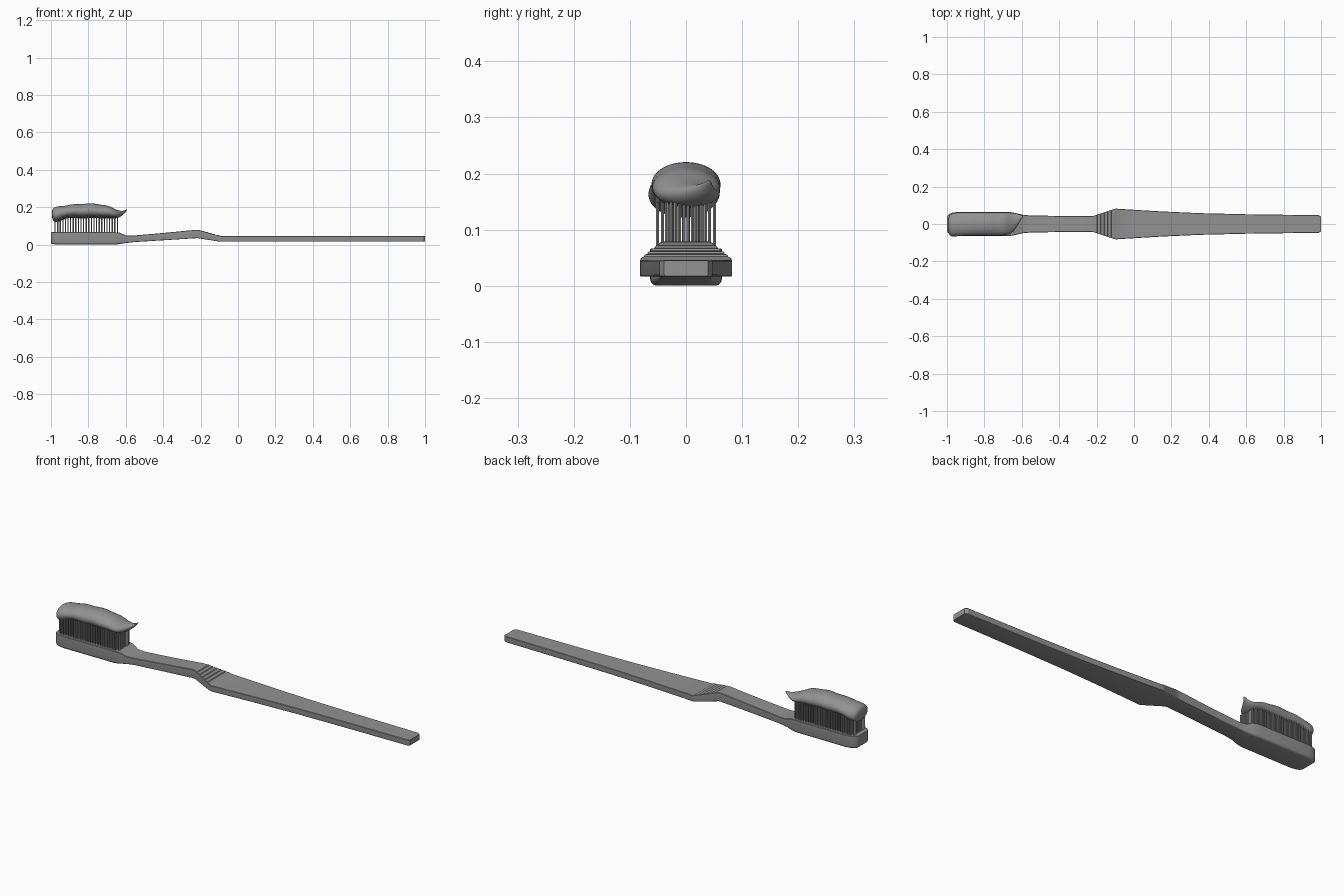
import bpy, bmesh, math

# Dark grey shared by all parts
grey = bpy.data.materials.new("dark_grey")
grey.diffuse_color = (0.29, 0.29, 0.29, 1.0)


def make_object(name, bm, angle=30):
    bmesh.ops.recalc_face_normals(bm, faces=bm.faces)
    mesh = bpy.data.meshes.new(name)
    bm.to_mesh(mesh)
    bm.free()
    mesh.materials.append(grey)
    ob = bpy.data.objects.new(name, mesh)
    bpy.context.collection.objects.link(ob)
    bpy.ops.object.select_all(action='DESELECT')
    ob.select_set(True)
    bpy.context.view_layer.objects.active = ob
    bpy.ops.object.shade_smooth_by_angle(angle=math.radians(angle))
    return ob


def loft(rings):
    bm = bmesh.new()
    loops = [[bm.verts.new(p) for p in ring] for ring in rings]
    n = len(loops[0])
    for a, b in zip(loops, loops[1:]):
        for i in range(n):
            j = (i + 1) % n
            bm.faces.new((a[i], a[j], b[j], b[i]))
    bm.faces.new(loops[0])
    bm.faces.new(loops[-1])
    return bm


def body_ring(x, w, zb, zt, c):
    # rectangle with a rounded underside of radius c and a crisp top edge
    t = 0.002
    half = [(w - c * (1 - math.sin(a)), zb + c * (1 - math.cos(a)))
            for a in (k * math.pi / 6 for k in range(4))]
    half += [(w, zt - t), (w - t, zt)]
    return [(x, y, z) for y, z in half + [(-y, z) for y, z in reversed(half)]]


# Handle: head, bent neck, thumb grip and tapered grip (x, half width, bottom, top, radius)
sections = [
    (-1.0, 0.036, 0.008, 0.064, 0.006), (-0.996, 0.046, 0.004, 0.066, 0.008),
    (-0.986, 0.055, 0.002, 0.066, 0.010), (-0.970, 0.061, 0.001, 0.066, 0.012),
    (-0.945, 0.064, 0.0, 0.066, 0.012),
    (-0.66, 0.063, 0.0, 0.066, 0.012), (-0.63, 0.058, 0.003, 0.063, 0.010),
    (-0.60, 0.050, 0.008, 0.049, 0.007), (-0.56, 0.046, 0.013, 0.048, 0.004),
    (-0.40, 0.043, 0.023, 0.062, 0.003), (-0.225, 0.043, 0.034, 0.079, 0.003),
]

# Stepped thumb ridges
steps = 6
for i in range(steps):
    for k in (0.0, 0.85):
        f = (i + k) / steps
        x = -0.215 + 0.115 * f
        zt = 0.078 - 0.031 * i / steps - 0.002 * k
        sections.append((x, 0.044 + 0.038 * f, 0.034 - 0.018 * f, zt, 0.003))
sections += [
    (-0.095, 0.082, 0.016, 0.046, 0.003), (0.0, 0.076, 0.016, 0.046, 0.003),
    (0.15, 0.067, 0.016, 0.046, 0.003), (0.35, 0.058, 0.016, 0.046, 0.003),
    (0.60, 0.052, 0.016, 0.046, 0.003), (0.988, 0.047, 0.016, 0.046, 0.003),
    (1.0, 0.039, 0.017, 0.045, 0.003),
]
make_object("handle", loft([body_ring(*s) for s in sections]), 32)

# Bristles
bm = bmesh.new()
cols, rows = 25, 12
z0, r = 0.06, 0.0032
for i in range(cols):
    x = -0.978 + 0.333 * i / (cols - 1)
    spread = 0.042 if i in (0, cols - 1) else 0.051
    z1 = 0.158 if x < -0.68 else 0.149
    for j in range(rows):
        y = -spread + 2 * spread * j / (rows - 1)
        ring = [(x + r * math.cos(a * math.pi / 3), y + r * math.sin(a * math.pi / 3)) for a in range(6)]
        low = [bm.verts.new((px, py, z0)) for px, py in ring]
        top = [bm.verts.new((px, py, z1)) for px, py in ring]
        bm.faces.new(top)
        bm.faces.new(low[::-1])
        for a in range(6):
            b = (a + 1) % 6
            bm.faces.new((low[a], low[b], top[b], top[a]))
make_object("bristles", bm, 30)

# Toothpaste ribbon with a curled tip (x, centre y, half width, bottom, top)
paste = [
    (-0.995, -0.006, 0.030, 0.145, 0.180), (-0.988, -0.006, 0.060, 0.122, 0.198),
    (-0.965, -0.004, 0.068, 0.116, 0.208), (-0.925, -0.001, 0.064, 0.138, 0.207),
    (-0.885, 0.0, 0.065, 0.142, 0.220), (-0.835, 0.0, 0.063, 0.136, 0.216),
    (-0.785, 0.0, 0.065, 0.141, 0.226), (-0.735, 0.0, 0.063, 0.138, 0.213),
    (-0.695, 0.0, 0.064, 0.140, 0.212), (-0.66, 0.003, 0.060, 0.137, 0.191),
    (-0.635, 0.014, 0.046, 0.143, 0.182), (-0.615, 0.029, 0.024, 0.157, 0.180),
    (-0.602, 0.038, 0.009, 0.172, 0.185), (-0.592, 0.042, 0.002, 0.187, 0.190),
]
rings = []
for x, yc, w, zb, zt in paste:
    zc, h = (zb + zt) / 2, (zt - zb) / 2
    rings.append([(x, yc + w * math.cos(a * math.pi / 6), zc + h * math.sin(a * math.pi / 6))
                  for a in range(12)])
toothpaste = make_object("toothpaste", loft(rings), 180)
sub = toothpaste.modifiers.new("smooth", 'SUBSURF')
sub.levels = sub.render_levels = 2
